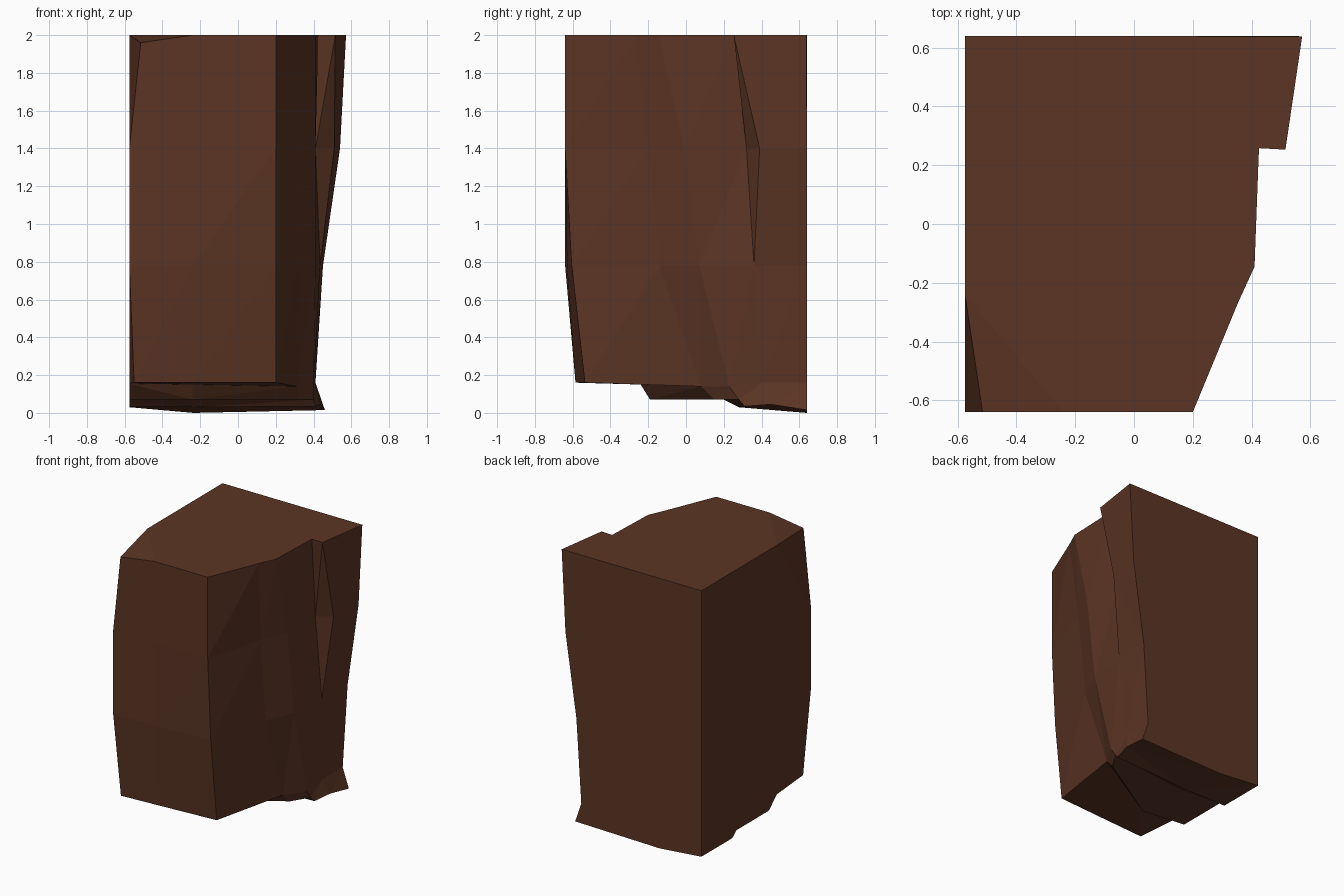
import bpy, bmesh

if "Cube" in bpy.data.objects:
    bpy.data.objects.remove(bpy.data.objects["Cube"])

# Bark-brown rock, one flat colour
mat = bpy.data.materials.new("rock_brown")
mat.diffuse_color = (0.107, 0.036, 0.018, 1)
mat.use_nodes = True
mat.node_tree.nodes["Principled BSDF"].inputs["Base Color"].default_value = mat.diffuse_color

bm = bmesh.new()
V = {}


def put(name, x, y, z):
    V[name] = bm.verts.new((x, y, z))


def face(names):
    bm.faces.new([V[n] for n in names.split()])


# Vertical creases of the rock face: (x, y) at each height, left to right
levels = (2.0, 1.4, 0.78, 0.16)
creases = {
    "L": ((-.515, -.64), (-.575, -.64), (-.575, -.64), (-.55, -.585)),
    "M": ((-.24, -.64), (-.24, -.64), (-.24, -.63), (-.24, -.565)),
    "R": ((.2, -.64), (.2, -.64), (.2, -.605), (.2, -.535)),
    "A": ((.355, -.265), (.33, -.2), (.32, -.14), (.31, .08)),
    "B": ((.41, -.145), (.41, -.01), (.41, .07), (.40, .23)),
    "C": ((.425, .258), (.41, .32), (.435, .36), (.405, .40)),
    "D": ((.515, .253), (.51, .39), (.435, .36), (.405, .40)),
    "E": ((.572, .638), (.54, .64), (.45, .64), (.41, .64)),
}
for key, pts in creases.items():
    for i, (x, y) in enumerate(pts):
        put(f"{key}{i}", x, y, levels[i])
V["L0"].co.z = 1.96
V["A3"].co.z = V["B3"].co.z = 0.14

# Back corner, left wall and the stepped underside
for name, x, y, z in (
    ("K0", -.575, .64, 2), ("W0", -.575, -.24, 2),
    ("K4", -.575, .64, .03), ("N4", -.235, .64, 0), ("E4", .46, .64, .015),
    ("s1", -.575, -.24, .155), ("m1", -.24, -.24, .15),
    ("s2", -.575, -.15, .07), ("m2", -.24, -.19, .07), ("A4", .32, .15, .07),
    ("s3", -.575, .23, .07), ("m3", -.24, .20, .07), ("B4", .40, .28, .07),
    ("s4", -.575, .28, .03), ("m4", -.24, .28, .03), ("B5", .41, .31, .035),
    ("D4", .44, .45, .045),
):
    put(name, x, y, z)

# Rock face panels between neighbouring creases
keys = list(creases)
for a, b in zip(keys, keys[1:]):
    for i in range(3):
        if a == "C" and i == 2:
            continue                      # the notch has closed here
        face(f"{a}{i} {a}{i+1} {b}{i+1} {b}{i}")

# Remaining sides, top and underside
for f in (
    "W0 L0 M0", "K0 W0 M0 R0 A0 B0 C0 D0 E0",
    "W0 L1 L0", "L2 s1 L3", "K0 K4 s4 s3 s2 s1 L2 L1 W0",
    "K0 E0 E1 E2 E3 E4 N4 K4",
    "A3 A4 B4 B3", "B3 B4 B5 D4 C3", "D3 D4 E4 E3",
    "L3 s1 m1 M3", "M3 m1 A3 R3", "s1 s2 m2 m1", "m1 m2 A4 A3",
    "s2 s3 m3 m2", "m2 m3 B4 A4", "s3 s4 m4 m3", "m3 m4 B5 B4",
    "s4 K4 N4 m4", "m4 N4 E4 D4 B5",
):
    face(f)

bmesh.ops.remove_doubles(bm, verts=bm.verts[:], dist=0.0005)
bmesh.ops.triangulate(bm, faces=[f for f in bm.faces if len(f.verts) > 3])
bmesh.ops.recalc_face_normals(bm, faces=bm.faces[:])

mesh = bpy.data.meshes.new("rock_wall")
bm.to_mesh(mesh)
bm.free()
mesh.materials.append(mat)
rock = bpy.data.objects.new("rock_wall", mesh)
bpy.context.collection.objects.link(rock)
